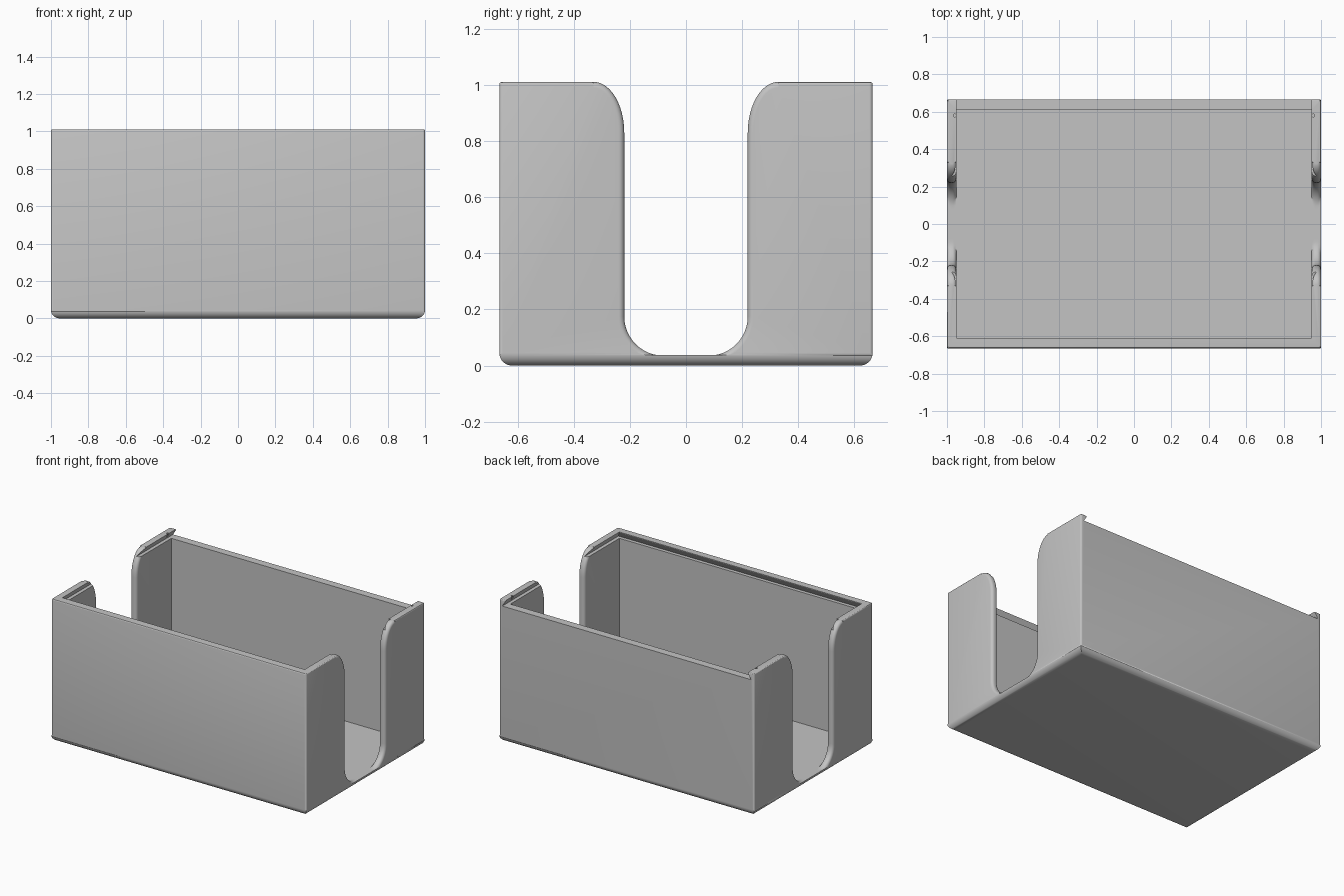
import bpy, bmesh, math

cube = bpy.data.objects.get("Cube")
if cube:
    bpy.data.objects.remove(cube, do_unlink=True)

# Overall sizes
HX, HY, TOP = 1.0, 0.665, 1.01
IN_X, IN_Y, FLOOR = 0.95, 0.61, 0.035
LEDGE, UNDERCUT = 0.965, 0.025
FILLET = 0.02

grey = bpy.data.materials.new("light_grey_plastic")
grey.use_nodes = True
grey.diffuse_color = (0.55, 0.55, 0.55, 1)
grey.node_tree.nodes["Principled BSDF"].inputs["Base Color"].default_value = grey.diffuse_color


def finish(name, bm):
    bmesh.ops.recalc_face_normals(bm, faces=bm.faces[:])
    mesh = bpy.data.meshes.new(name)
    bm.to_mesh(mesh)
    bm.free()
    mesh.materials.append(grey)
    obj = bpy.data.objects.new(name, mesh)
    bpy.context.collection.objects.link(obj)
    return obj


def loft(bm, rings):
    """Closed solid through a list of equally long rings of points."""
    loops = [[bm.verts.new(p) for p in ring] for ring in rings]
    for a, b in zip(loops, loops[1:]):
        for i in range(len(a)):
            j = (i + 1) % len(a)
            bm.faces.new((a[i], a[j], b[j], b[i]))
    bm.faces.new(loops[0])
    bm.faces.new(loops[-1])


def rect(x, y0, y1, z):
    return [(-x, y0, z), (x, y0, z), (x, y1, z), (-x, y1, z)]


def bevel(bm, test, width, segments):
    edges = [e for e in bm.edges if test(*[v.co for v in e.verts])]
    bmesh.ops.bevel(bm, geom=edges, offset=width, segments=segments,
                    profile=0.5, affect='EDGES', clamp_overlap=False)


# Outer block: large rounding below, small rounding on corners and rim
bm = bmesh.new()
loft(bm, [rect(HX, -HY, HY, 0), rect(HX, -HY, HY, TOP)])
bevel(bm, lambda a, b: a.z < 0.001 and b.z < 0.001, 0.045, 8)
bevel(bm, lambda a, b: abs(a.z - b.z) > 0.5, 0.012, 4)
bevel(bm, lambda a, b: min(a.z, b.z) > TOP - 0.001, 0.008, 3)
box = finish("open_box", bm)

# Inner cavity
bm = bmesh.new()
loft(bm, [rect(IN_X, -IN_Y, IN_Y, FLOOR), rect(IN_X, -IN_Y, IN_Y, TOP + 0.1)])
cavity = finish("cavity_cutter", bm)

# Dovetail slot for a sliding lid, open at the back
bm = bmesh.new()
rise = TOP - LEDGE
over = UNDERCUT
loft(bm, [rect(IN_X + UNDERCUT, -IN_Y - UNDERCUT, HY + 0.1, LEDGE),
          rect(IN_X, -IN_Y, HY + 0.1, TOP - 0.004),
          rect(IN_X, -IN_Y, HY + 0.1, TOP + 0.05)])
slot = finish("lid_slot_cutter", bm)


def opening(d):
    """U-shaped outline of the side opening, grown by d."""
    half = []
    for i in range(13):
        t = math.pi / 2 * i / 12
        z = 0.175 - (0.14 + d) * math.cos(t)
        half.append((0.08 + (0.14 + d) * math.sin(t), max(z, FLOOR + 0.002)))
    for i in range(13):
        t = math.pi / 2 * i / 12
        half.append((0.33 - (0.11 - d) * math.cos(t), 0.83 + (0.181 - d) * math.sin(t)))
    half.append((0.335, TOP + 0.1))
    return half + [(-y, z) for y, z in reversed(half)]


# Side openings whose edges are rounded on both wall faces
steps = [FILLET * (1 - math.cos(math.pi / 2 * i / 5)) for i in range(6)]
grow = [FILLET * (1 - math.sin(math.pi / 2 * i / 5)) for i in range(6)]
stations = [(IN_X - 0.03, FILLET)]
stations += [(IN_X + s, g) for s, g in zip(steps, grow)]
stations += [(HX - s, g) for s, g in reversed(list(zip(steps, grow)))]
stations += [(HX + 0.03, FILLET)]

cutters = [cavity, slot]
for side, label in ((1, "left"), (-1, "right")):
    bm = bmesh.new()
    loft(bm, [[(side * x, y, z) for y, z in opening(d)] for x, d in stations])
    cutters.append(finish(label + "_opening_cutter", bm))
    # Small lid catch hole near the back of each rail
    bm = bmesh.new()
    ring = [(0.958 + 0.008 * math.cos(math.tau * i / 12),
             0.58 + 0.008 * math.sin(math.tau * i / 12)) for i in range(12)]
    loft(bm, [[(side * x, y, z) for x, y in ring] for z in (LEDGE + 0.01, TOP + 0.05)])
    cutters.append(finish(label + "_catch_cutter", bm))

# Cut everything out of the block
bpy.ops.object.select_all(action='DESELECT')
box.select_set(True)
bpy.context.view_layer.objects.active = box
for cutter in cutters:
    cutter.hide_render = True
    mod = box.modifiers.new(cutter.name, 'BOOLEAN')
    mod.operation = 'DIFFERENCE'
    mod.solver = 'EXACT'
    mod.object = cutter
    bpy.ops.object.modifier_apply(modifier=mod.name)
    bpy.data.objects.remove(cutter, do_unlink=True)

box.data.materials.clear()
box.data.materials.append(grey)
for face in box.data.polygons:
    face.material_index = 0
bpy.ops.object.shade_smooth_by_angle(angle=math.radians(30))
